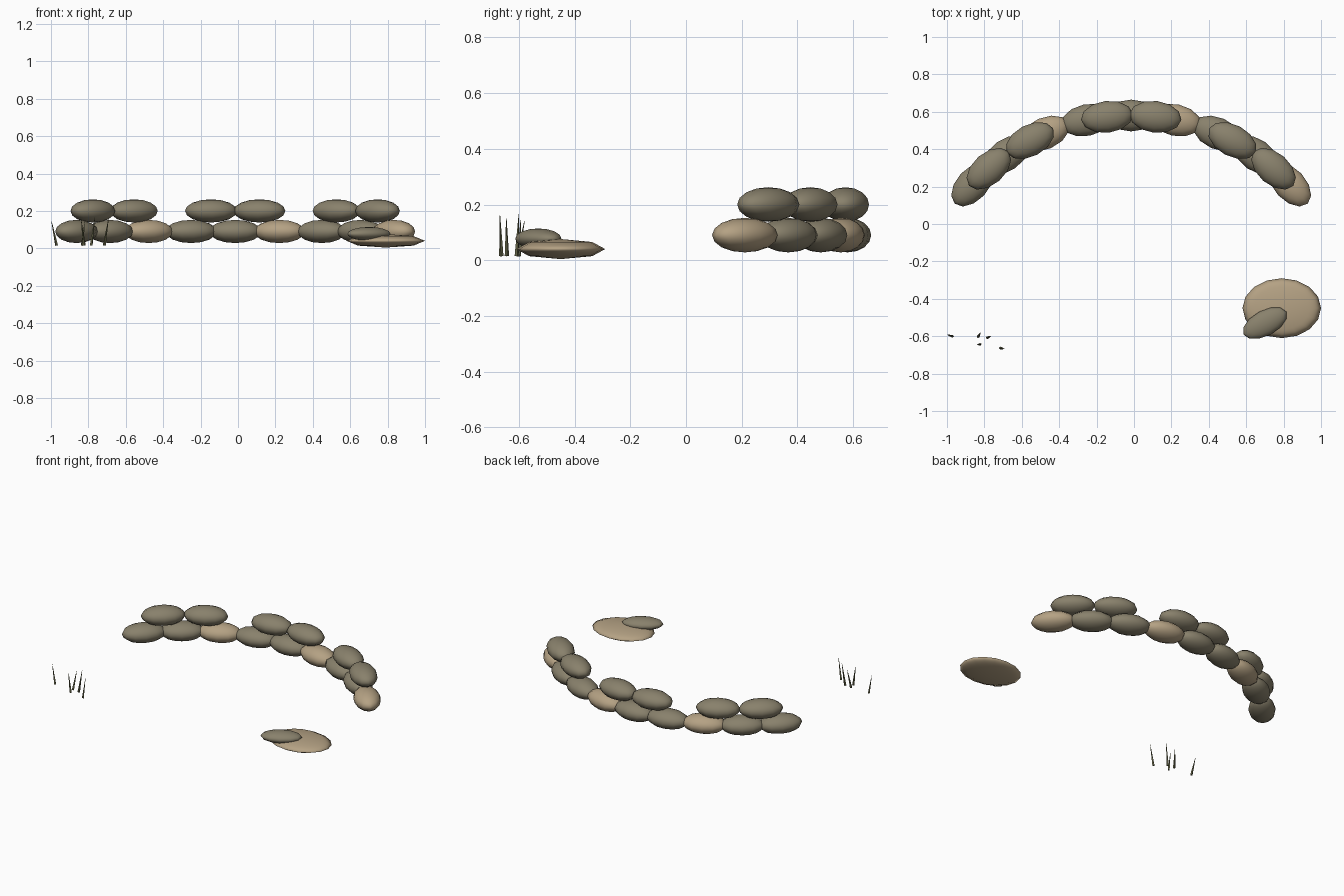
import bpy
from math import sin, cos, radians
from mathutils import Vector

cube = bpy.data.objects.get("Cube")
if cube:
    bpy.data.objects.remove(cube)


def material(name, rgb):
    m = bpy.data.materials.new(name)
    m.use_nodes = True
    m.diffuse_color = (*rgb, 1)
    m.node_tree.nodes["Principled BSDF"].inputs["Base Color"].default_value = (*rgb, 1)
    return m


OLIVE = material("olive canvas", (0.25, 0.22, 0.15))
TAN = material("tan sand", (0.46, 0.36, 0.23))
GRASS = material("dry grass", (0.14, 0.14, 0.07))


def ellipsoid(name, mat, centre, half_size, turn=0, segments=12, rings=8):
    bpy.ops.mesh.primitive_uv_sphere_add(segments=segments, ring_count=rings, radius=1,
                                         location=centre, rotation=(0, 0, radians(turn)))
    ob = bpy.context.object
    ob.name = name
    ob.scale = half_size
    ob.data.materials.append(mat)
    bpy.ops.object.shade_smooth()
    return ob


# Sandbag wall: bags laid along a circular arc, tangent to it
RADIUS, CENTRE_X, CENTRE_Y = 1.16, -0.015, -0.58


def wall_bag(name, mat, angle, z):
    a = radians(angle)
    centre = (CENTRE_X + RADIUS * sin(a), CENTRE_Y + RADIUS * cos(a), z)
    ellipsoid(name, mat, centre, (0.14, 0.085, 0.062), -angle)


# Lower course, every third bag is tan
for i in range(9):
    wall_bag(f"lower_sandbag_{i + 1}", TAN if i % 3 == 2 else OLIVE, (i - 4) * 11.75, 0.09)

# Upper course, three pairs with gaps between them
for i, angle in enumerate((-41, -27.8, -6.4, 6.4, 27.8, 41)):
    wall_bag(f"upper_sandbag_{i + 1}", OLIVE, angle, 0.2)

# Low sand mound with a fallen bag on it
ellipsoid("sand_mound", TAN, (0.79, -0.45, 0.04), (0.21, 0.16, 0.036), 0, 16, 4)
ellipsoid("fallen_sandbag", OLIVE, (0.7, -0.53, 0.077), (0.13, 0.068, 0.037), 28)

# Tuft of thin leaning blades: base point, tip point
blades = [
    ((-0.97, -0.6, 0.015), (-0.997, -0.593, 0.145)),
    ((-0.833, -0.603, 0.015), (-0.82, -0.58, 0.14)),
    ((-0.785, -0.608, 0.015), (-0.765, -0.6, 0.165)),
    ((-0.822, -0.643, 0.015), (-0.838, -0.645, 0.15)),
    ((-0.715, -0.663, 0.015), (-0.692, -0.668, 0.16)),
]
for i, (base, tip) in enumerate(blades):
    base, tip = Vector(base), Vector(tip)
    axis = tip - base
    bpy.ops.mesh.primitive_cone_add(vertices=4, radius1=0.008, radius2=0.001, depth=axis.length,
                                    location=(base + tip) / 2,
                                    rotation=axis.to_track_quat("Z", "Y").to_euler())
    blade = bpy.context.object
    blade.name = f"grass_blade_{i + 1}"
    blade.data.materials.append(GRASS)
